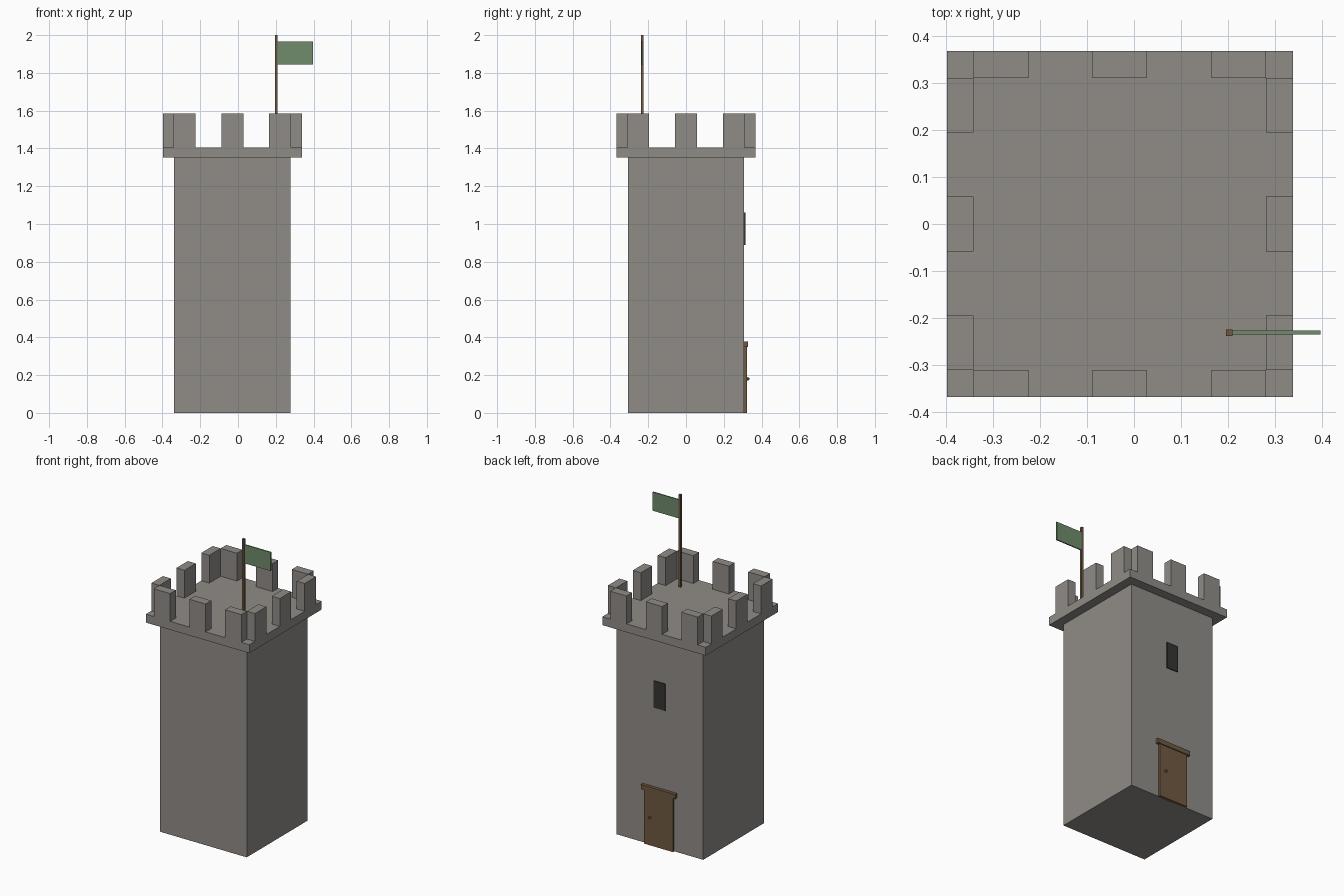
import bpy
from math import pi

if "Cube" in bpy.data.objects:
    bpy.data.objects.remove(bpy.data.objects["Cube"])

CX = -0.03      # tower axis in x
BODY = 0.308    # half width of the shaft
RIM = 0.368     # half width of the parapet slab


def material(name, rgb):
    m = bpy.data.materials.new(name)
    m.diffuse_color = (*rgb, 1)
    m.use_nodes = True
    m.node_tree.nodes["Principled BSDF"].inputs["Base Color"].default_value = m.diffuse_color
    return m


stone = material("stone", (0.28, 0.265, 0.245))
wood = material("wood", (0.16, 0.10, 0.055))
dark = material("dark_opening", (0.035, 0.035, 0.032))
cloth = material("green_cloth", (0.16, 0.26, 0.15))


def box(name, x, y, z, mat):
    """Box from (min, max) ranges on each axis."""
    bpy.ops.mesh.primitive_cube_add(
        size=1, location=[sum(r) / 2 for r in (x, y, z)])
    ob = bpy.context.object
    ob.name = name
    ob.scale = [r[1] - r[0] for r in (x, y, z)]
    bpy.ops.object.transform_apply(location=False, rotation=False, scale=True)
    ob.data.materials.append(mat)
    return ob


def around(c, half):
    return (c - half, c + half)


# Shaft and overhanging parapet slab
box("tower_shaft", around(CX, BODY), around(0, BODY), (0, 1.352), stone)
box("parapet_slab", around(CX, RIM), around(0, RIM), (1.352, 1.406), stone)

# Battlements: three merlons per side, corners left open
top = (1.406, 1.585)
for side in (-1, 1):
    edge = sorted((side * 0.311, side * RIM))
    for i in (-1, 0, 1):
        along = around(i * 0.253, 0.058)
        box("merlon_y", [CX + a for a in along], edge, top, stone)
        box("merlon_x", [CX + e for e in edge], along, top, stone)

# Door, lintel and knob on the back wall
box("door", around(CX, 0.102), (0.30, 0.322), (0, 0.35), wood)
box("door_lintel", around(CX, 0.122), (0.30, 0.328), (0.348, 0.378), wood)
bpy.ops.mesh.primitive_uv_sphere_add(
    segments=8, ring_count=6, radius=0.009,
    location=(0.03, 0.327, 0.18), rotation=(pi / 2, 0, 0))
knob = bpy.context.object
knob.name = "door_knob"
knob.data.materials.append(wood)

# Narrow window above the door
box("window", around(CX, 0.04), (0.30, 0.314), (0.888, 1.06), dark)

# Flagpole and flag
box("flagpole", around(0.203, 0.007), around(-0.231, 0.007), (1.40, 2.0), wood)
box("flag", (0.208, 0.397), around(-0.231, 0.004), (1.845, 1.965), cloth)
